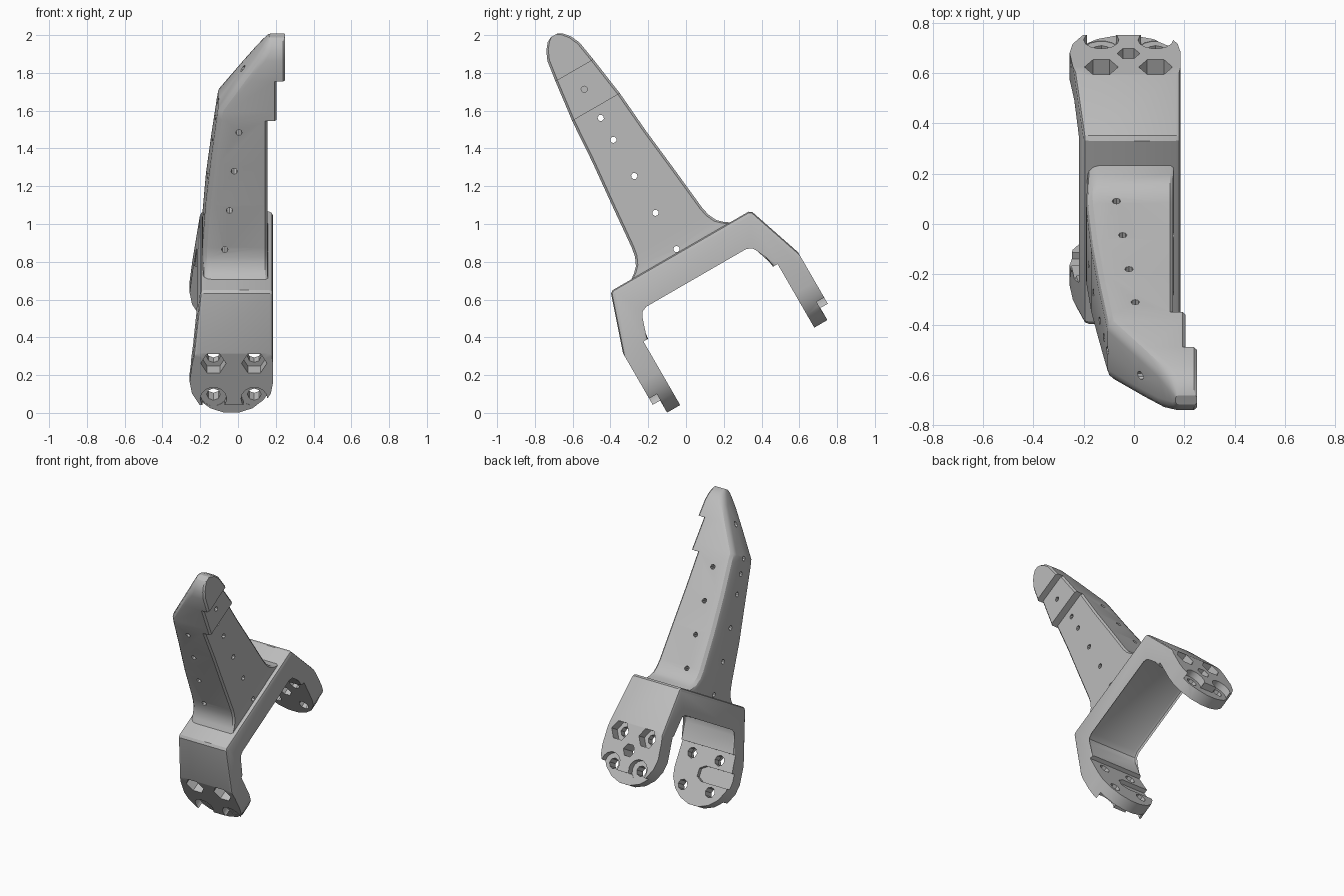
import bpy, bmesh, math

if "Cube" in bpy.data.objects:
    bpy.data.objects.remove(bpy.data.objects["Cube"])

TILT = math.radians(30)
MID = 0.404  # distance of the bracket centre along its tilted bar

grey = bpy.data.materials.new("light_grey")
grey.use_nodes = True
grey.diffuse_color = (0.5, 0.5, 0.5, 1)
grey.node_tree.nodes["Principled BSDF"].inputs["Base Color"].default_value = (0.5, 0.5, 0.5, 1)


def make_object(name, bm):
    bmesh.ops.recalc_face_normals(bm, faces=bm.faces)
    mesh = bpy.data.meshes.new(name)
    bm.to_mesh(mesh)
    bm.free()
    mesh.materials.append(grey)
    ob = bpy.data.objects.new(name, mesh)
    bpy.context.collection.objects.link(ob)
    ob.rotation_euler.x = TILT
    ob.location = (0, MID * math.cos(TILT), MID * math.sin(TILT))
    return ob


def skin(bm, rings):
    """Skin matching rings of points and cap both ends."""
    rows = [[bm.verts.new(p) for p in ring] for ring in rings]
    n = len(rows[0])
    for a, b in zip(rows, rows[1:]):
        for i in range(n):
            j = (i + 1) % n
            bm.faces.new((a[i], a[j], b[j], b[i]))
    bm.faces.new(rows[0])
    bm.faces.new(rows[-1])


def prism(bm, pts, axis, a, b):
    """Extrude a flat outline along x or along the bar."""
    if axis == "x":
        skin(bm, [[(d, p, q) for p, q in pts] for d in (a, b)])
    else:
        skin(bm, [[(p, d, q) for p, q in pts] for d in (a, b)])


def ngon(cx, cz, r, n, start=0.0):
    return [(cx + r * math.cos(start + math.tau * i / n),
             cz + r * math.sin(start + math.tau * i / n)) for i in range(n)]


def rect(x0, x1, z0, z1):
    return [(x0, z0), (x1, z0), (x1, z1), (x0, z1)]


def cut(ob, cutter, operation):
    cutter.hide_render = True
    mod = ob.modifiers.new("cut", "BOOLEAN")
    mod.operation = operation
    mod.solver = "EXACT"
    mod.use_self = True
    mod.object = cutter
    bpy.context.view_layer.objects.active = ob
    bpy.ops.object.modifier_apply(modifier=mod.name)
    bpy.data.objects.remove(cutter)


def smooth(ob):
    bpy.ops.object.select_all(action="DESELECT")
    ob.select_set(True)
    bpy.context.view_layer.objects.active = ob
    bpy.ops.object.shade_smooth_by_angle(angle=math.radians(28))


# Bracket: a bar with two arms, mirrored from half a side profile
half = [(0.415, 0.757), (0.432, 0.745), (0.535, 0.44), (0.535, 0.125), (0.49, 0.125),
        (0.49, 0.03), (0.41, 0.03), (0.41, 0.44), (0.382, 0.44), (0.37, 0.56),
        (0.35, 0.595), (0.31, 0.612)]
profile = half + [(-w, v) for w, v in reversed(half)]
bm = bmesh.new()
prism(bm, profile, "x", 0, 0.185)
for vert in bm.verts:  # the arms widen towards their ends on one side
    if vert.co.x < 0.1:
        vert.co.x = -0.2 - 0.115 * (0.75 - vert.co.z)
rim = []
for e in bm.edges:
    a, b = (v.co for v in e.verts)
    if abs(a.x - b.x) < 0.1 and min(a.z, b.z) > 0.43 and max(a.z, b.z) > 0.5:
        rim.append(e)
bmesh.ops.bevel(bm, geom=rim, offset=0.02, segments=2, profile=0.5, affect="EDGES")
bracket = make_object("clevis_bracket", bm)

# Round ends of the arms
CX, CZ, R = -0.035, 0.27, 0.222
arc = [(CX + R * math.cos(math.pi * (1 + i / 9)), CZ + R * math.sin(math.pi * (1 + i / 9)))
       for i in range(10)]
bm = bmesh.new()
prism(bm, arc + [(0.6, 0.3), (0.6, 1), (-0.6, 1), (-0.6, 0.3)], "bar", -1, 1)
cut(bracket, make_object("outline_cutter", bm), "INTERSECT")

# Screw holes with hexagonal seats above and round clearances below
HX, HOLE = -0.022, 0.108
bm = bmesh.new()
for s in (-1, 1):
    for side in (-1, 1):
        x = HX + side * HOLE
        for z in (CZ - HOLE, CZ + HOLE):
            prism(bm, ngon(x, z, 0.036, 8), "bar", s * 0.36, s * 0.6)
        prism(bm, ngon(x, CZ + HOLE, 0.067, 6), "bar", s * 0.462, s * 0.61)
        prism(bm, ngon(x, CZ - HOLE, 0.07, 14), "bar", s * 0.488, s * 0.62)
prism(bm, ngon(HX, CZ, 0.045, 6), "bar", 0.37, 0.63)
# Slot on the inner side of the front arm
slot = [(-0.4, 0.215), (-0.04, 0.215), (0.0, 0.24), (0.0, 0.295), (-0.04, 0.32), (-0.4, 0.32)]
prism(bm, slot, "bar", -0.44, -0.37)
cut(bracket, make_object("screw_cutter", bm), "DIFFERENCE")
smooth(bracket)

# Blade: height, half width, inner x, outer x, with a flared foot and two steps
levels = [(0.735, 0.33, -0.185, 0.158), (0.755, 0.305, -0.185, 0.158), (0.775, 0.275, -0.187, 0.156),
          (0.805, 0.245, -0.188, 0.155), (0.85, 0.224, -0.19, 0.155), (0.9, 0.214, -0.188, 0.155),
          (1.15, 0.19, -0.17, 0.155), (1.4, 0.164, -0.142, 0.155), (1.64, 0.146, -0.112, 0.155),
          (1.64, 0.146, -0.112, 0.205), (1.69, 0.139, -0.105, 0.205), (1.865, 0.116, 0.015, 0.205),
          (1.865, 0.116, 0.015, 0.25), (1.98, 0.098, 0.095, 0.25), (2.03, 0.076, 0.128, 0.25),
          (2.065, 0.047, 0.152, 0.25), (2.08, 0.02, 0.165, 0.25)]
rings = []
for v, h, x0, x1 in levels:
    c = min(0.012, h * 0.3)
    r = min(0.05, h * 0.6, (x1 - x0) * 0.4)
    side = [(x1, h - c), (x1 - c, h)]
    for i in range(4):
        t = math.pi / 6 * i
        side.append((x0 + r - r * math.sin(t), h - r + r * math.cos(t)))
    ring = side + [(x, -w) for x, w in reversed(side)]
    rings.append([(x, w - 0.008 * (v - 0.75), v) for x, w in ring])
bm = bmesh.new()
skin(bm, rings)
blade = make_object("blade", bm)

# Rows of small pin holes through the blade
bm = bmesh.new()
PIN = 0.017
for z in (0.776, 0.998, 1.223, 1.444, 1.578):
    prism(bm, ngon(-0.014, z, PIN, 8), "x", -0.4, 0.4)
prism(bm, ngon(-0.014, 1.753, PIN, 8), "x", 0.15, 0.4)
for z, depth in ((1.68, -0.05), (1.88, 0.08)):
    prism(bm, ngon(-0.014, z, PIN, 8), "x", -0.4, depth)
for i in range(4):
    pin = ngon(-0.07 + 0.025 * i, 0.89 + 0.227 * i, PIN, 8)
    prism(bm, pin, "bar", 0.09, 0.5)
    prism(bm, pin, "bar", -0.5, -0.09)
cut(blade, make_object("pin_cutter", bm), "DIFFERENCE")
smooth(blade)
